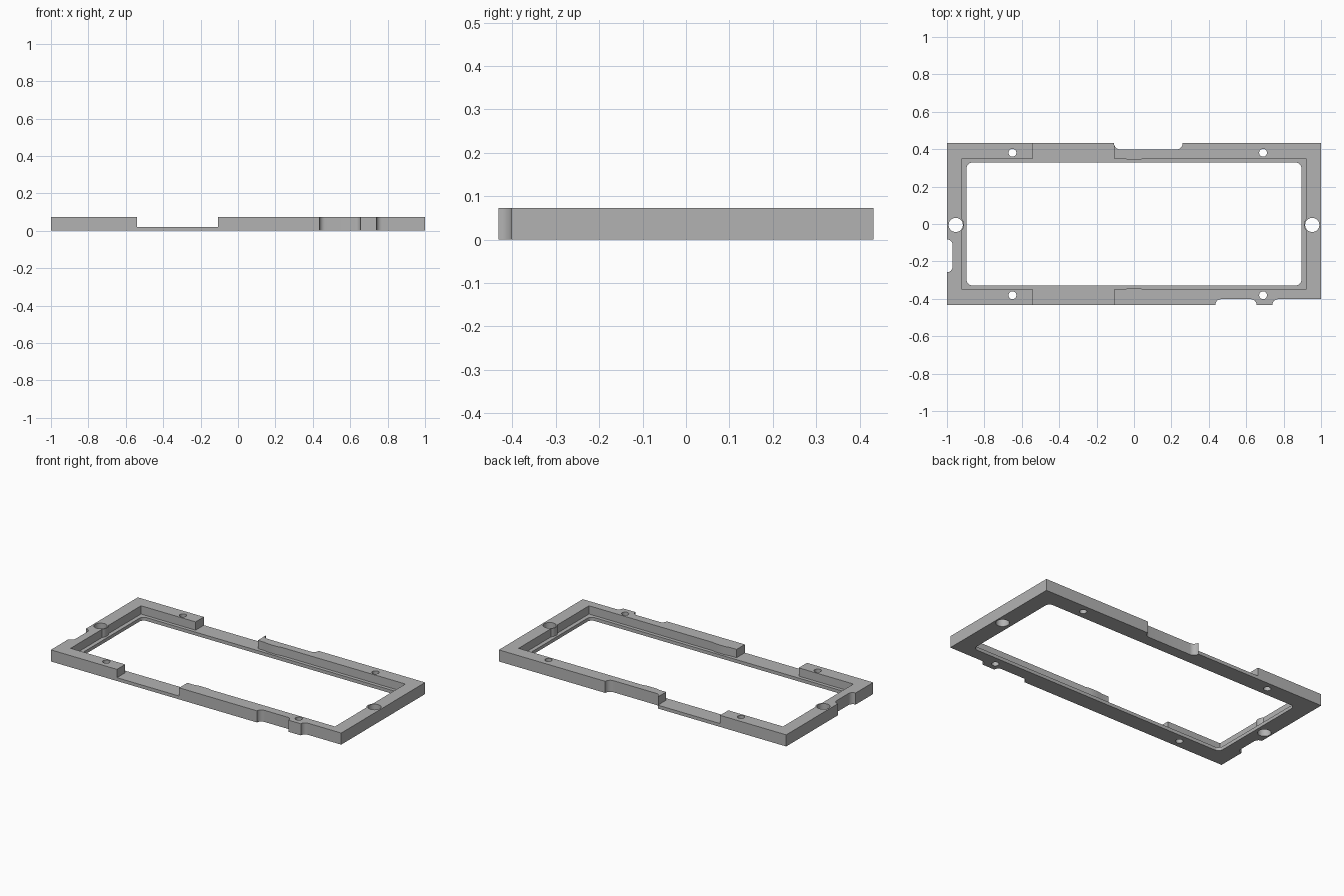
import bpy, bmesh, math

if "Cube" in bpy.data.objects:
    bpy.data.objects.remove(bpy.data.objects["Cube"], do_unlink=True)

HEIGHT, LEDGE = 0.073, 0.021
HALF_W = 0.432          # half depth of the frame
SLOT = (-0.54, -0.107)  # gap in the long walls

grey = bpy.data.materials.new("plain grey")
grey.use_nodes = True
grey.diffuse_color = (0.45, 0.45, 0.45, 1)
grey.node_tree.nodes["Principled BSDF"].inputs["Base Color"].default_value = (0.45, 0.45, 0.45, 1)


def arc(cx, cy, r, a0, a1, n=8):
    """Points on an arc, angles in degrees."""
    angles = [math.radians(a0 + (a1 - a0) * i / n) for i in range(n + 1)]
    return [(cx + r * math.cos(a), cy + r * math.sin(a)) for a in angles]


def prism(name, outline, z0, z1):
    """Extrude a counter-clockwise outline from z0 to z1."""
    bm = bmesh.new()
    base = bm.faces.new([bm.verts.new((x, y, z0)) for x, y in outline])
    top = bmesh.ops.extrude_face_region(bm, geom=[base])["geom"]
    for v in top:
        if isinstance(v, bmesh.types.BMVert):
            v.co.z = z1
    bmesh.ops.recalc_face_normals(bm, faces=bm.faces)
    mesh = bpy.data.meshes.new(name)
    bm.to_mesh(mesh)
    bm.free()
    mesh.materials.append(grey)
    ob = bpy.data.objects.new(name, mesh)
    bpy.context.collection.objects.link(ob)
    return ob


def cut(target, outline, z0=-0.1, z1=0.2):
    """Subtract an extruded outline, then drop the cutter."""
    cutter = prism("cutter", outline, z0, z1)
    cutter.hide_render = True
    mod = target.modifiers.new("cut", "BOOLEAN")
    mod.operation, mod.solver, mod.object = "DIFFERENCE", "EXACT", cutter
    bpy.context.view_layer.objects.active = target
    bpy.ops.object.modifier_apply(modifier=mod.name)
    bpy.data.objects.remove(cutter, do_unlink=True)


# Outer block, with filleted notches in the front, back and one end
R = 0.03
outline = [(-1, -HALF_W)]
outline += arc(0.465, -HALF_W, R, 180, 90) + arc(0.625, -HALF_W, R, 90, 0)
outline += arc(0.77, -HALF_W, R, 180, 90) + [(1, -HALF_W + R), (1, HALF_W)]
outline += arc(0.226, HALF_W, 0.034, 0, -90) + arc(-0.073, HALF_W, 0.034, -90, -180)
outline += [(-1, HALF_W)]
outline += arc(-1, -0.112, R, 90, 0) + arc(-1, -0.228, R, 0, -90)
frame = prism("frame", outline, 0, HEIGHT)

# Pocket above the ledge, joined to the slots through both long walls
PX, PY = 0.92, 0.35
bump = [(-0.06, PY), (-0.03, PY - 0.006), (0.03, PY - 0.006), (0.06, PY)]
pocket = [(-PX, -PY), (SLOT[0], -PY), (SLOT[0], -0.6), (SLOT[1], -0.6), (SLOT[1], -PY)]
pocket += [(x, -y) for x, y in bump] + [(PX, -PY)]
pocket += arc(0.953, -0.005, 0.045, 223, 137)
pocket += [(PX, PY)] + bump[::-1]
pocket += [(SLOT[1], PY), (SLOT[1], 0.6), (SLOT[0], 0.6), (SLOT[0], PY), (-PX, PY)]
pocket += arc(-0.953, -0.005, 0.045, 43, -43)
cut(frame, pocket, LEDGE, 0.2)

# Central opening with rounded corners
opening = []
for sx, sy, a in ((1, 1, 0), (-1, 1, 90), (-1, -1, 180), (1, -1, 270)):
    opening += arc(sx * 0.865, sy * 0.298, 0.03, a, a + 90)
cut(frame, opening)

# Screw holes in the long walls and larger holes in the ends
holes = [(x, y, 0.021) for x in (-0.65, 0.69) for y in (-0.381, 0.381)]
holes += [(x, -0.005, 0.038) for x in (-0.953, 0.953)]
for x, y, r in holes:
    cut(frame, arc(x, y, r, 0, 360, 32)[:-1])

bpy.ops.object.select_all(action="DESELECT")
frame.select_set(True)
bpy.context.view_layer.objects.active = frame
bpy.ops.object.shade_smooth_by_angle(angle=math.radians(30))
